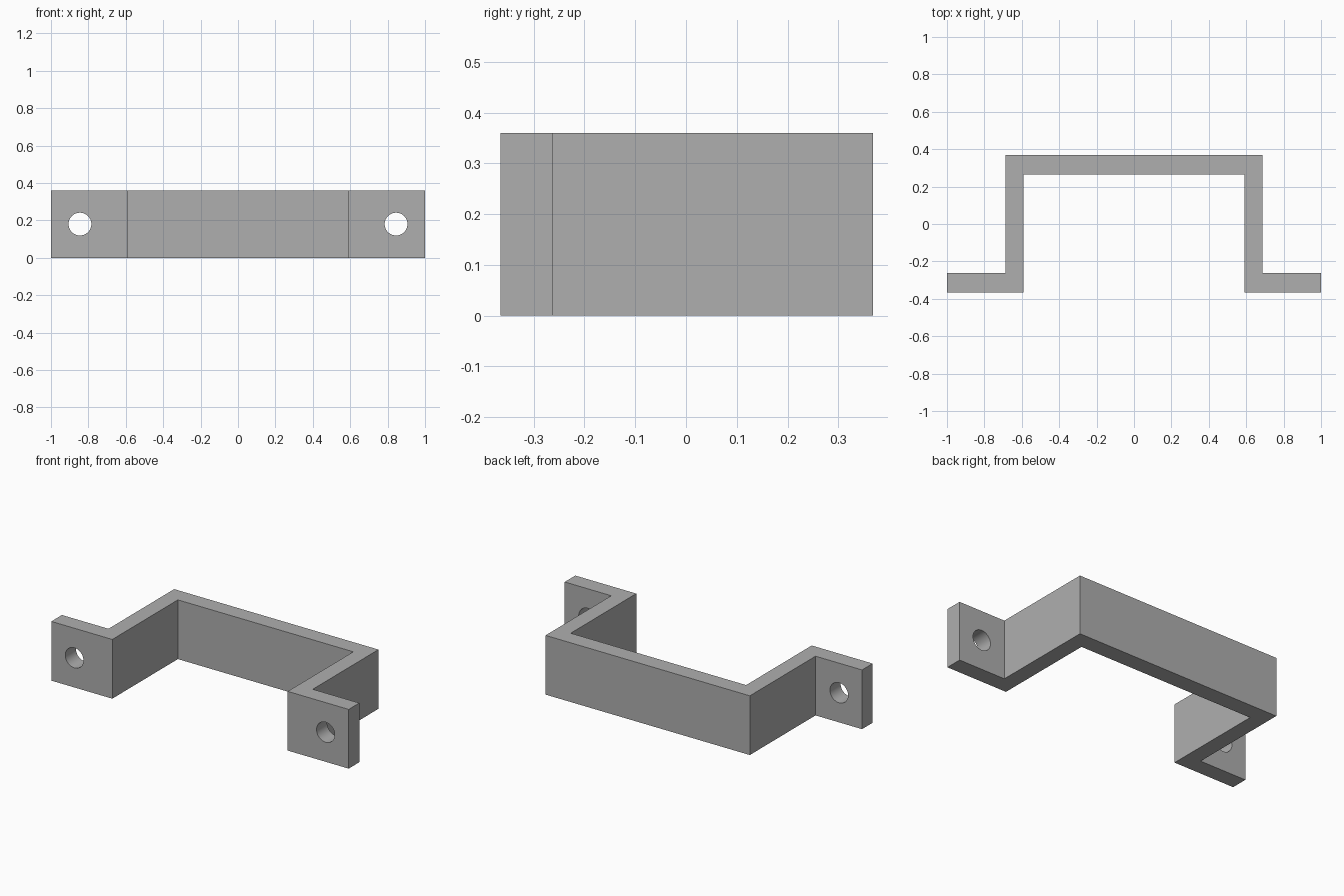
import bpy, bmesh, math

cube = bpy.data.objects.get("Cube")
if cube:
    bpy.data.objects.remove(cube, do_unlink=True)

HEIGHT = 0.36
HOLE_X, HOLE_RADIUS = 0.845, 0.061

grey = bpy.data.materials.new("plain grey")
grey.use_nodes = True
colour = (0.43, 0.43, 0.43, 1)
grey.diffuse_color = colour
grey.node_tree.nodes["Principled BSDF"].inputs["Base Color"].default_value = colour

# Bracket: half outline seen from above, mirrored and extruded upward
half = [(0.59, 0.265), (0.59, -0.365), (1, -0.365),
        (1, -0.263), (0.687, -0.263), (0.687, 0.368)]
outline = half + [(-x, y) for x, y in reversed(half)]

bm = bmesh.new()
base = bm.faces.new([bm.verts.new((x, y, 0)) for x, y in outline])
top = bmesh.ops.extrude_face_region(bm, geom=[base])
bmesh.ops.translate(bm, vec=(0, 0, HEIGHT),
                    verts=[v for v in top["geom"] if isinstance(v, bmesh.types.BMVert)])
bmesh.ops.recalc_face_normals(bm, faces=bm.faces)
mesh = bpy.data.meshes.new("bracket")
bm.to_mesh(mesh)
bm.free()
mesh.materials.append(grey)
bracket = bpy.data.objects.new("bracket", mesh)
bpy.context.collection.objects.link(bracket)

# Screw holes through both mounting feet
for side in (-1, 1):
    bpy.ops.mesh.primitive_cylinder_add(
        vertices=48, radius=HOLE_RADIUS, depth=0.3,
        location=(side * HOLE_X, -0.315, HEIGHT / 2), rotation=(math.pi / 2, 0, 0))
    cutter = bpy.context.object
    cutter.name = "hole_cutter"
    cutter.hide_render = True
    cutter.data.materials.append(grey)
    bpy.ops.object.select_all(action="DESELECT")
    bracket.select_set(True)
    bpy.context.view_layer.objects.active = bracket
    cut = bracket.modifiers.new("screw hole", "BOOLEAN")
    cut.operation = "DIFFERENCE"
    cut.solver = "EXACT"
    cut.object = cutter
    bpy.ops.object.modifier_apply(modifier=cut.name)
    bpy.data.objects.remove(cutter, do_unlink=True)

bpy.ops.object.shade_smooth_by_angle(angle=math.radians(30))
